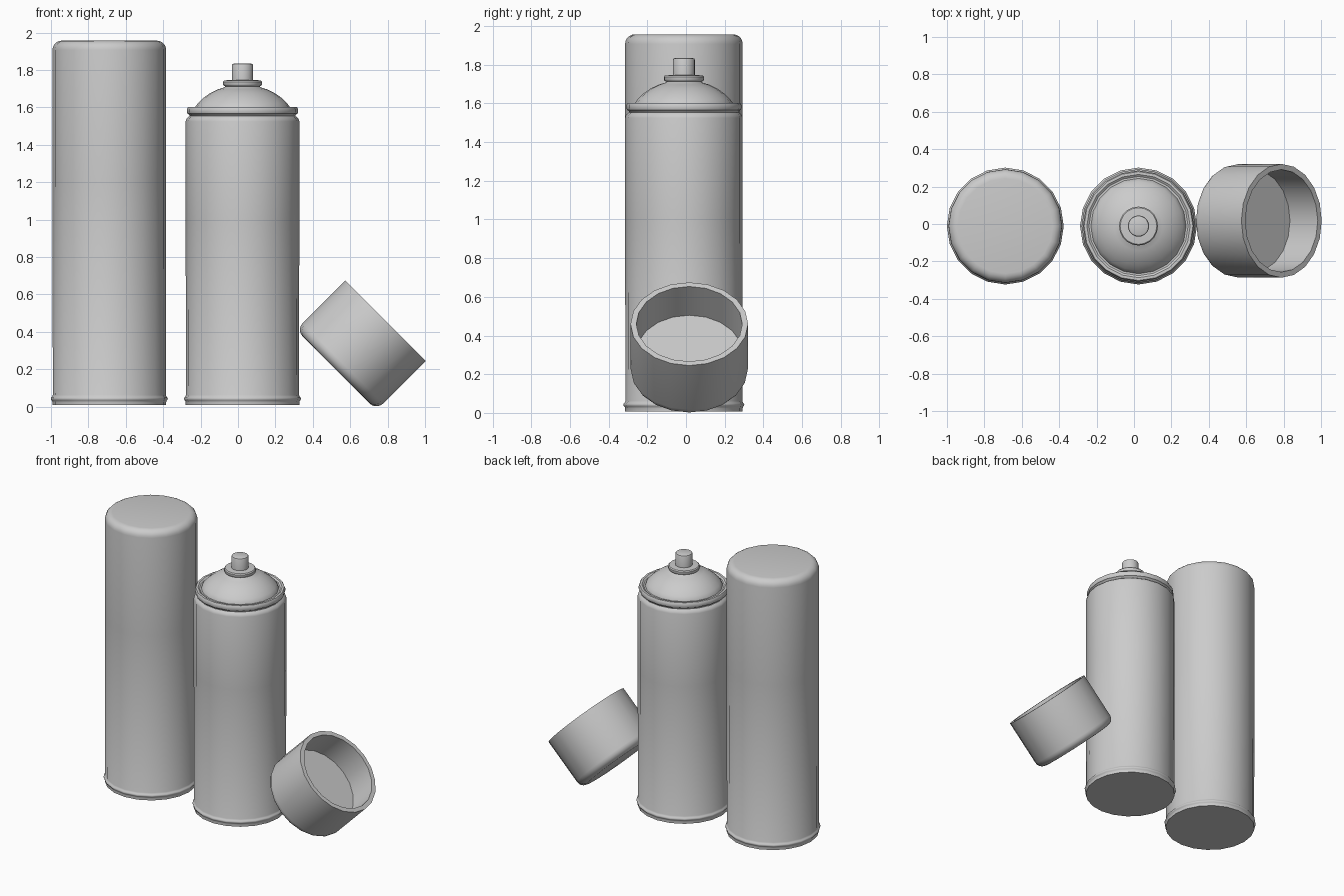
import bpy, bmesh
from math import sin, cos, pi, radians

if "Cube" in bpy.data.objects:
    bpy.data.objects.remove(bpy.data.objects["Cube"])

SIDES = 20
R = 0.304          # can and cap radius
Y_CAN = -0.011


def arc(cr, cz, rad, a0, a1, n):
    """Points of a rounded corner in the (radius, height) plane, degrees."""
    return [(cr + rad * cos(radians(a0 + (a1 - a0) * i / n)),
             cz + rad * sin(radians(a0 + (a1 - a0) * i / n))) for i in range(n + 1)]


def lathe(name, profile, loc, tilt=0.0):
    """Revolve a profile (bottom to top) and close both ends with flat faces."""
    bm = bmesh.new()
    rings = [[bm.verts.new((r * cos(2 * pi * k / SIDES), r * sin(2 * pi * k / SIDES), z))
              for k in range(SIDES)] for r, z in profile]
    for a, b in zip(rings, rings[1:]):
        for k in range(SIDES):
            j = (k + 1) % SIDES
            bm.faces.new((a[k], a[j], b[j], b[k]))
    bm.faces.new(rings[0][::-1])
    bm.faces.new(rings[-1])
    mesh = bpy.data.meshes.new(name)
    bm.to_mesh(mesh)
    bm.free()
    obj = bpy.data.objects.new(name, mesh)
    bpy.context.collection.objects.link(obj)
    obj.location = loc
    obj.rotation_euler = (0, tilt, 0)
    bpy.ops.object.select_all(action='DESELECT')
    obj.select_set(True)
    bpy.context.view_layer.objects.active = obj
    bpy.ops.object.shade_smooth_by_angle(angle=radians(35))
    return obj


# Rolled seam shared by both can bottoms
base = [(R, 0.008), (R, 0.024)] + arc(0.300, 0.042, 0.0125, -60, 60, 4) + [(0.302, 0.062)]

# Closed can with its cap on
lathe("closed_can", base + [(R, 1.2)] + arc(R - 0.05, 1.907, 0.05, 0, 90, 5),
      (-0.688, Y_CAN, 0))

# Open can: body, crimped neck, rolled upper rim, then the dome
x_open = 0.024
lathe("open_can_body", base + [
    (R, 1.0), (R, 1.525), (0.299, 1.541), (0.284, 1.553)],
    (x_open, Y_CAN, 0))
lathe("upper_rim", [
    (0.278, 1.548), (0.286, 1.562), (0.294, 1.566), (0.297, 1.575), (0.297, 1.591),
    (0.291, 1.602), (0.276, 1.602), (0.265, 1.594)],
    (x_open, Y_CAN, 0))
lathe("dome", [
    (0.256, 1.588), (0.253, 1.602), (0.238, 1.623), (0.210, 1.650), (0.172, 1.677),
    (0.130, 1.697), (0.097, 1.707), (0.085, 1.716)],
    (x_open, Y_CAN, 0))

# Valve cup and spray button
lathe("valve_collar", [
    (0.090, 1.712), (0.100, 1.716), (0.104, 1.722), (0.104, 1.737), (0.098, 1.744),
    (0.062, 1.747)],
    (x_open, Y_CAN, 0))
lathe("spray_button", [
    (0.057, 1.740), (0.057, 1.824), (0.054, 1.831), (0.047, 1.834)],
    (x_open, Y_CAN, 0))

# Loose cap leaning on the open can
cap = arc(R - 0.05, 0.05, 0.05, -90, 0, 5) + [(R, 0.373), (0.274, 0.373), (0.274, 0.163)]
lathe("loose_cap", cap, (0.525, 0.017, 0.196), radians(45))
